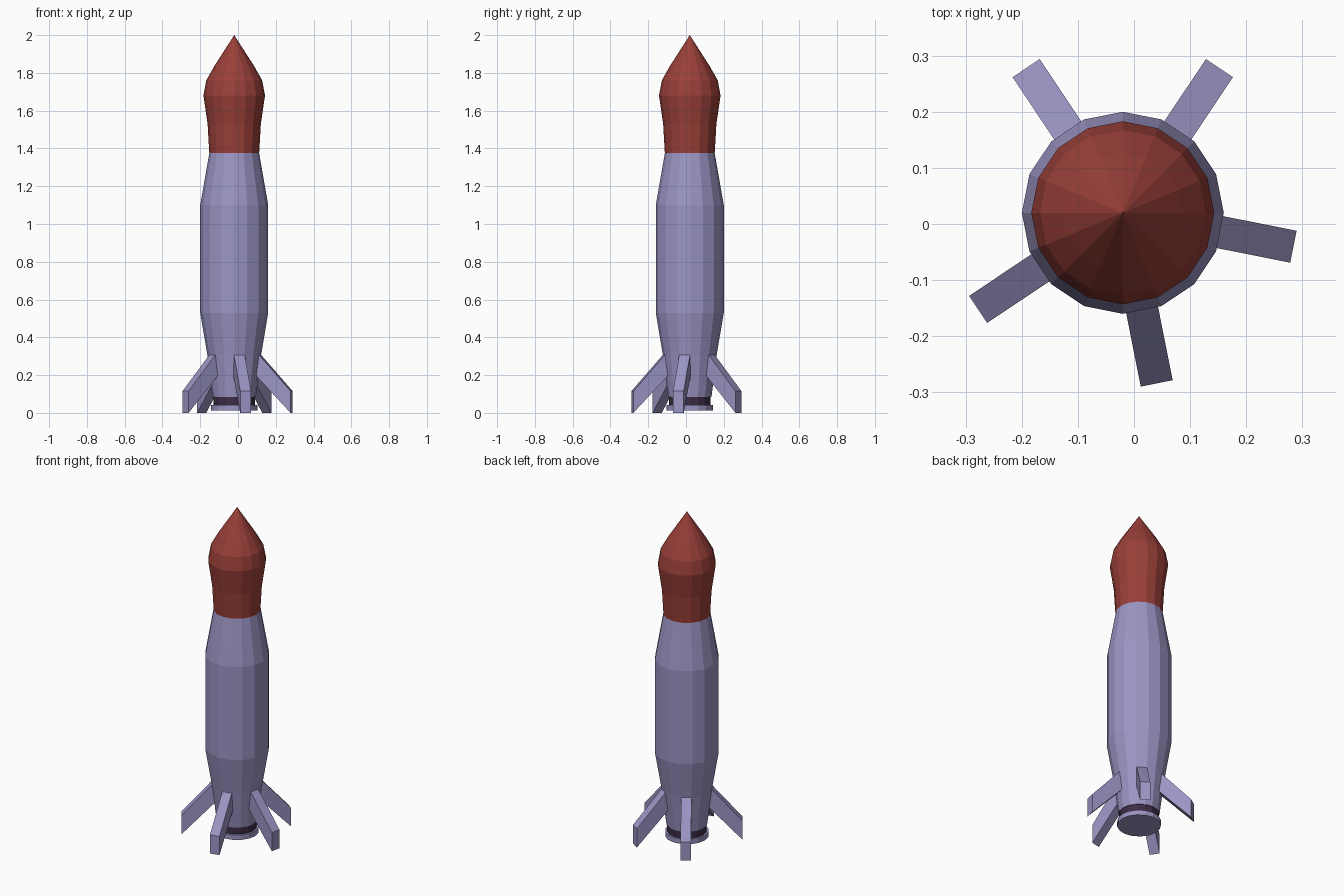
import bpy, bmesh
from math import cos, sin, pi, radians
from mathutils import Matrix

if "Cube" in bpy.data.objects:
    bpy.data.objects.remove(bpy.data.objects["Cube"])

CENTRE = (-0.02, 0.02, 0)   # rocket axis
SIDES = 16


def material(name, rgb):
    m = bpy.data.materials.new(name)
    m.diffuse_color = (*rgb, 1)
    m.use_nodes = True
    m.node_tree.nodes["Principled BSDF"].inputs["Base Color"].default_value = m.diffuse_color
    return m


LILAC = material("lilac", (0.33, 0.30, 0.55))
RED = material("red", (0.32, 0.05, 0.04))
DARK = material("dark", (0.045, 0.025, 0.06))


def finish(name, bm, mat):
    bmesh.ops.recalc_face_normals(bm, faces=bm.faces)
    me = bpy.data.meshes.new(name)
    bm.to_mesh(me)
    bm.free()
    me.materials.append(mat)
    ob = bpy.data.objects.new(name, me)
    ob.location = CENTRE
    bpy.context.collection.objects.link(ob)
    return ob


def lathe(name, profile, mat):
    """Faceted solid of revolution from (radius, z) points, bottom to top."""
    bm = bmesh.new()
    rings = []
    for r, z in profile:
        if r == 0:
            rings.append([bm.verts.new((0, 0, z))] * SIDES)
        else:
            rings.append([bm.verts.new((r * cos(2 * pi * i / SIDES), r * sin(2 * pi * i / SIDES), z))
                          for i in range(SIDES)])
    for a, b in zip(rings, rings[1:]):
        for i in range(SIDES):
            j = (i + 1) % SIDES
            quad = [a[i], a[j], b[j], b[i]]
            bm.faces.new(list(dict.fromkeys(quad)))
    for ring, (r, z) in ((rings[0], profile[0]), (rings[-1], profile[-1])):
        if r > 0:
            bm.faces.new(ring)
    return finish(name, bm, mat)


def fin(name, angle, width=0.058):
    """Swept-back slab fin: side outline extruded across its width."""
    outline = [(0.137, 0.31), (0.31, 0.115), (0.31, 0.0), (0.12, 0.20)]
    bm = bmesh.new()
    face = bm.faces.new([bm.verts.new((r, -width / 2, z)) for r, z in outline])
    new = bmesh.ops.extrude_face_region(bm, geom=[face])["geom"]
    bmesh.ops.translate(bm, vec=(0, width, 0),
                        verts=[v for v in new if isinstance(v, bmesh.types.BMVert)])
    bm.transform(Matrix.Rotation(radians(angle), 4, 'Z'))
    return finish(name, bm, LILAC)


# Nozzle ring, dark band, hull and nose
lathe("nozzle_ring", [(0.122, 0.012), (0.122, 0.042)], LILAC)
lathe("dark_band", [(0.111, 0.042), (0.111, 0.085)], DARK)
lathe("hull", [(0.115, 0.085), (0.143, 0.31), (0.18, 0.53), (0.18, 1.10), (0.132, 1.375)], LILAC)
lathe("nose", [(0.132, 1.375), (0.141, 1.53), (0.163, 1.68), (0.148, 1.76),
               (0.106, 1.835), (0, 2.0)], RED)

# Five fins, centred on hull facets
for n, a in enumerate((-11.25, 56.25, 123.75, 213.75, 281.25)):
    fin(f"fin_{n + 1}", a)
